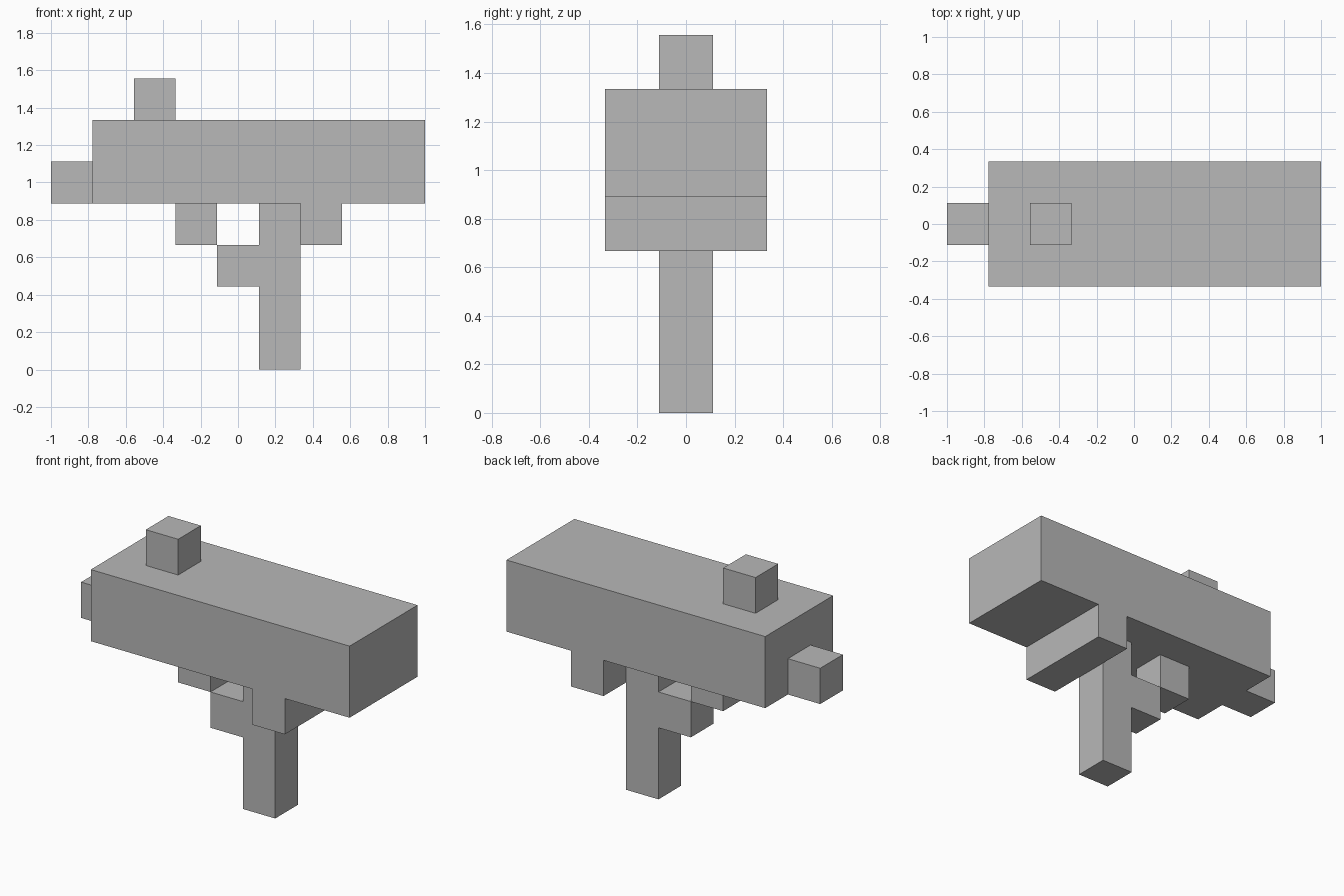
import bpy
import bmesh

# Remove the default cube
cube = bpy.data.objects.get("Cube")
if cube:
    bpy.data.objects.remove(cube, do_unlink=True)

U = 2 / 9  # one block of the modelling grid

# Single flat grey
grey = bpy.data.materials.new("mid grey")
grey.use_nodes = True
colour = (0.48, 0.48, 0.48, 1)
grey.diffuse_color = colour
grey.node_tree.nodes["Principled BSDF"].inputs["Base Color"].default_value = colour


def extrude_profile(name, points, half_width):
    """Extrude a side outline (x, z in blocks) symmetrically along y."""
    bm = bmesh.new()
    verts = [bm.verts.new(((x - 4.5) * U, -half_width * U, z * U)) for x, z in points]
    face = bm.faces.new(verts)
    result = bmesh.ops.extrude_face_region(bm, geom=[face])
    moved = [g for g in result["geom"] if isinstance(g, bmesh.types.BMVert)]
    bmesh.ops.translate(bm, verts=moved, vec=(0, 2 * half_width * U, 0))
    bmesh.ops.recalc_face_normals(bm, faces=bm.faces)
    mesh = bpy.data.meshes.new(name)
    bm.to_mesh(mesh)
    bm.free()
    mesh.materials.append(grey)
    obj = bpy.data.objects.new(name, mesh)
    bpy.context.collection.objects.link(obj)
    return obj


def block(name, x, z):
    """One grid block, centred on y."""
    return extrude_profile(name, [(x, z), (x + 1, z), (x + 1, z + 1), (x, z + 1)], 0.5)


# Wide body with the flush lug underneath
extrude_profile("body", [(1, 4), (6, 4), (6, 3), (7, 3), (7, 4),
                         (9, 4), (9, 6), (1, 6)], 1.5)

# Grip with the lower guard step
extrude_profile("grip", [(5, 0), (6, 0), (6, 4), (5, 4), (5, 3),
                         (4, 3), (4, 2), (5, 2)], 0.5)

# Single-block details
block("guard_front", 3, 3)
block("muzzle", 0, 4)
block("sight", 2, 6)
